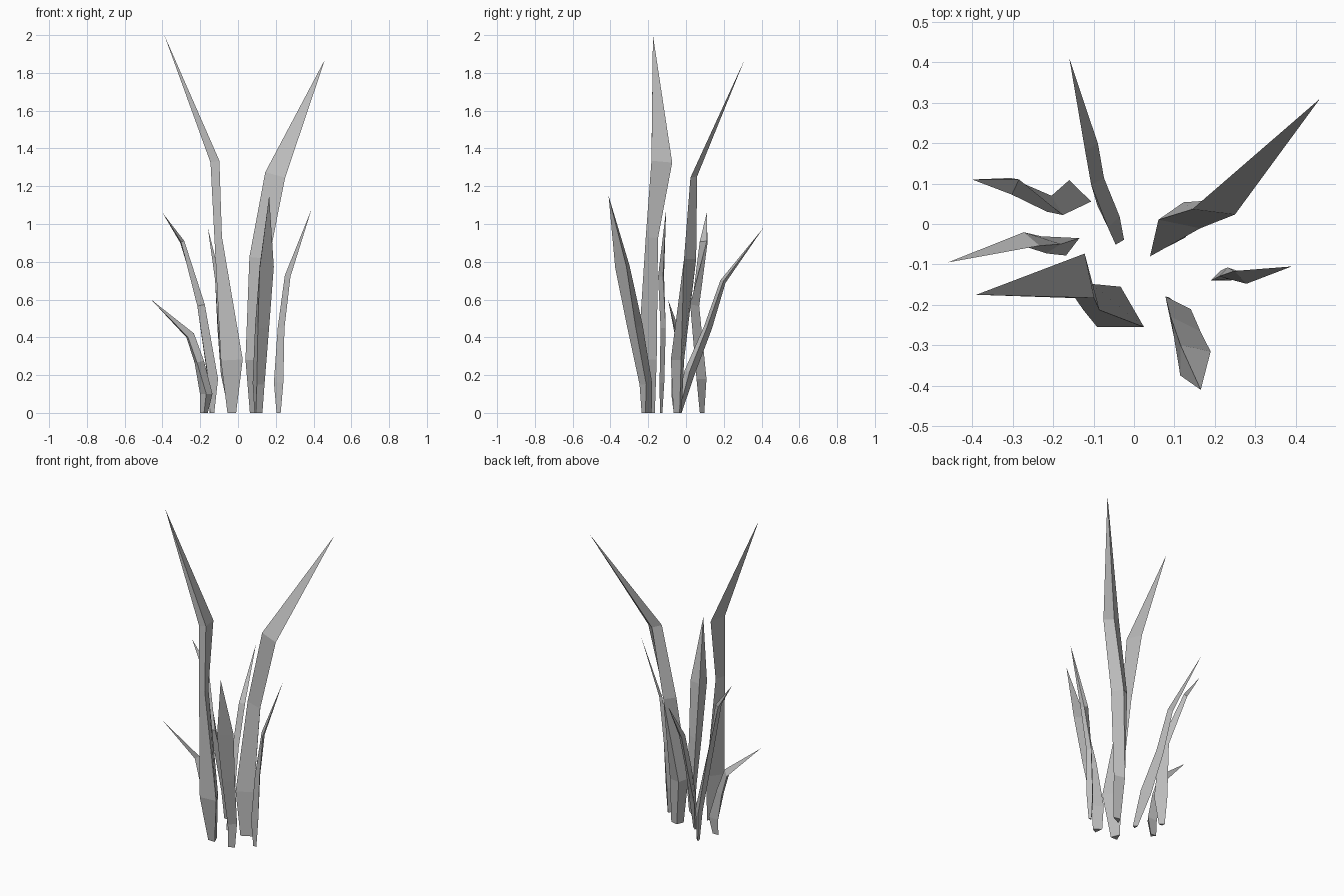
import bpy
import bmesh
from math import radians, cos, sin
from mathutils import Vector

default_cube = bpy.data.objects.get("Cube")
if default_cube:
    bpy.data.objects.remove(default_cube, do_unlink=True)

# Single flat grey for every blade
grey = bpy.data.materials.new("plain_grey")
grey.use_nodes = True
grey_value = (0.5, 0.5, 0.5, 1)
grey.diffuse_color = grey_value
for node in grey.node_tree.nodes:
    if node.type == 'BSDF_PRINCIPLED':
        node.inputs["Base Color"].default_value = grey_value

CM = 0.01  # blade measurements are given in hundredths of a unit


def section_points(centre, tangent, angle, half_width, depth):
    """Triangle across the blade: two thin edges and a ridge between them."""
    side = Vector((cos(radians(angle)), sin(radians(angle)), 0))
    side = (side - tangent * side.dot(tangent)).normalized()
    ridge = tangent.cross(side)
    return (centre - side * half_width * CM,
            centre + side * half_width * CM,
            centre + ridge * depth * CM)


def grass_blade(name, tip, *sections):
    """Loft triangular sections (centre, angle, half width, depth) to a tip."""
    spine = [Vector(s[0]) * CM for s in sections] + [Vector(tip) * CM]
    bm = bmesh.new()
    rings = []
    for i, (_, angle, half_width, depth) in enumerate(sections):
        if i == 0:
            tangent = Vector((0, 0, 1))  # keeps the foot flat on the ground
        else:
            before = (spine[i] - spine[i - 1]).normalized()
            after = (spine[i + 1] - spine[i]).normalized()
            tangent = (before + after).normalized()
        points = section_points(spine[i], tangent, angle, half_width, depth)
        rings.append([bm.verts.new(p) for p in points])

    # Foot cap, sides and pointed end
    bm.faces.new(rings[0])
    for lower, upper in zip(rings, rings[1:]):
        for k in range(3):
            n = (k + 1) % 3
            bm.faces.new((lower[k], lower[n], upper[n], upper[k]))
    point = bm.verts.new(spine[-1])
    for k in range(3):
        bm.faces.new((rings[-1][k], rings[-1][(k + 1) % 3], point))
    bmesh.ops.recalc_face_normals(bm, faces=bm.faces)

    mesh = bpy.data.meshes.new(name)
    bm.to_mesh(mesh)
    bm.free()
    mesh.materials.append(grey)
    blade = bpy.data.objects.new(name, mesh)
    bpy.context.collection.objects.link(blade)
    return blade


# Two tall blades
grass_blade("tall_right_blade", (-39, -17.5, 200),
            ((-3.3, -22, 0), 0, 2.3, 5.5),
            ((-3.3, -25.5, 28), 0, 5.8, 10),
            ((-10.5, -21.3, 93), 0, 2, 6.5),
            ((-12.2, -18.3, 133), 0, 2.4, 11))
grass_blade("tall_left_blade", (46, 31, 187),
            ((9.5, -5, 0), 27, 3.6, 3),
            ((8.5, -5.3, 28), 31, 5.3, 5),
            ((11.2, 0, 82), -11, 5.3, 5.5),
            ((19.7, 3, 126), -3, 5.5, 3))

# Medium blades
grass_blade("front_blade", (16.5, -41, 115),
            ((11.2, -22.5, 0), 30, 2, 5),
            ((12, -22.8, 15), 41, 2.7, 6.5),
            ((13.5, -28.8, 45), 37, 3.7, 7.5),
            ((15.2, -34.5, 77), 39, 4.8, 6))
grass_blade("slim_left_blade", (39, -10.5, 108),
            ((21.5, -13.8, 0), 0, 1.1, 1.3),
            ((21.5, -14, 16), 0, 2.5, 2.5),
            ((22.8, -13.2, 45), -8, 1.8, 2.5),
            ((26.3, -13.2, 72.5), -45, 2.2, 1.5))
grass_blade("right_rear_blade", (-40, 11, 106),
            ((-13.8, 8.5, 0), 136, 1.7, 1.5),
            ((-13.3, 8.2, 18), 136, 3.8, 3.5),
            ((-19, 4.6, 57), 122, 2.8, 3),
            ((-29.5, 11.2, 90.5), 170, 1.2, 4))
grass_blade("back_blade", (-16, 41, 98),
            ((-3.5, -4.5, 0), 30, 1.2, 2.5),
            ((-5, 0.5, 22), 45, 2, 6),
            ((-9, 10.5, 46), 30, 1.8, 4),
            ((-10.5, 19, 70), 30, 1.8, 2.5))

# Short outer blade
grass_blade("short_right_blade", (-46, -9.5, 60),
            ((-18, -4, 0), 180, 2, 2.5),
            ((-16.8, -3.5, 10), 180, 3.3, 4.3),
            ((-20.5, -4, 27), 160, 2.7, 3.5),
            ((-25.3, -3.7, 41), 150, 2.8, 2.5))
